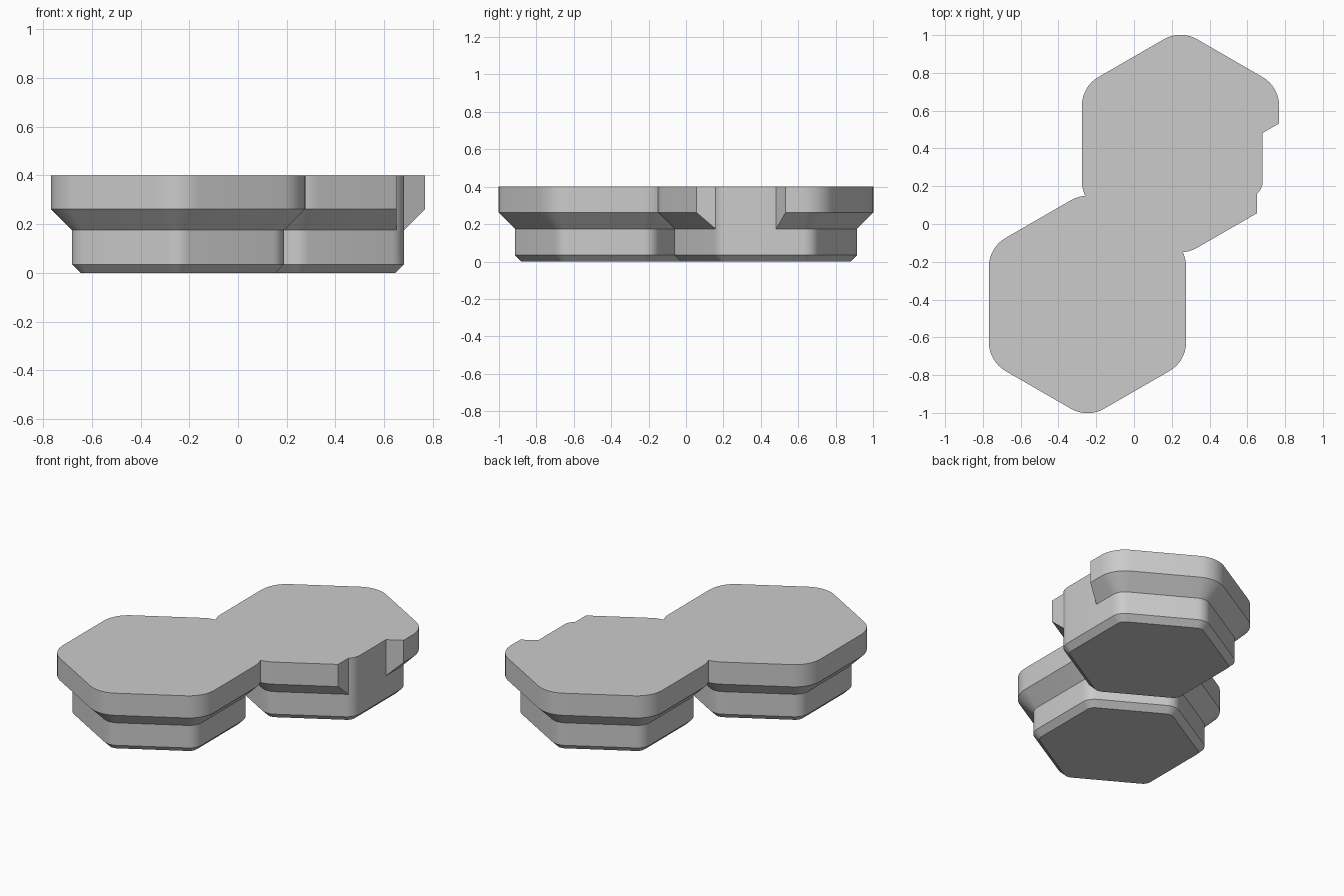
import bpy
import bmesh
from math import cos, sin, radians
from mathutils import Vector

cube = bpy.data.objects.get("Cube")
if cube:
    bpy.data.objects.remove(cube, do_unlink=True)

SEGMENTS = 8
RIM, CORE, FOOT = 0.522, 0.435, 0.40     # distance from centre to flat side
CORNER = 0.175                           # corner radius of the rim
CENTRE = Vector((0.246, 0.426))
TOP = 0.40

grey = bpy.data.materials.new("plain grey")
grey.use_nodes = True
colour = (0.6, 0.6, 0.6, 1)
grey.diffuse_color = colour
grey.node_tree.nodes["Principled BSDF"].inputs["Base Color"].default_value = colour


def hexagon(centre, apothem):
    """Outline of a hexagon with rounded corners, inset evenly from the rim."""
    radius = CORNER - (RIM - apothem)
    reach = (apothem - radius) / cos(radians(30))
    points = []
    for corner in range(6):
        mid = 30 + 60 * corner
        pivot = centre + reach * Vector((cos(radians(mid)), sin(radians(mid))))
        for i in range(SEGMENTS + 1):
            a = radians(mid - 30 + 60 * i / SEGMENTS)
            points.append(pivot + radius * Vector((cos(a), sin(a))))
    return points


def loft(name, layers):
    """Solid through a stack of (outline, height) layers."""
    bm = bmesh.new()
    rings = [[bm.verts.new((p[0], p[1], z)) for p in outline] for outline, z in layers]
    bm.faces.new(rings[0][::-1])
    bm.faces.new(rings[-1])
    for low, high in zip(rings, rings[1:]):
        for i in range(len(low)):
            j = (i + 1) % len(low)
            bm.faces.new((low[i], low[j], high[j], high[i]))
    bmesh.ops.recalc_face_normals(bm, faces=bm.faces)
    mesh = bpy.data.meshes.new(name)
    bm.to_mesh(mesh)
    bm.free()
    mesh.materials.append(grey)
    obj = bpy.data.objects.new(name, mesh)
    bpy.context.collection.objects.link(obj)
    return obj


def hex_solid(name, centre, profile):
    return loft(name, [(hexagon(centre, a), z) for a, z in profile])


def combine(target, tool, operation):
    """Apply a boolean and discard the tool."""
    mod = target.modifiers.new(operation, 'BOOLEAN')
    mod.operation, mod.object, mod.solver = operation, tool, 'EXACT'
    bpy.context.view_layer.objects.active = target
    bpy.ops.object.modifier_apply(modifier=mod.name)
    bpy.data.objects.remove(tool, do_unlink=True)


# Hexagonal tiles: chamfered foot, straight core, flared rim
core_profile = [(FOOT, 0), (CORE, 0.035)]
tile_profile = core_profile + [(CORE, 0.175), (RIM, 0.262), (RIM, TOP)]
tile = hex_solid("double_hexagon_tile", CENTRE, tile_profile)
front_tile = hex_solid("front_tile", -CENTRE, tile_profile)

# Gap in the rim on the left side, with the core showing inside it
gap = [(0.65, 0.464), (0.65, -0.2), (1, -0.2), (1, 0.666)]
cutter = loft("rim_gap_cutter", [(gap, 0.1), (gap, 0.5)])
core = hex_solid("back_core", CENTRE, core_profile + [(CORE, TOP)])
combine(tile, cutter, 'DIFFERENCE')
combine(tile, core, 'UNION')
combine(tile, front_tile, 'UNION')

# Rounded corners smooth, all other edges sharp
bpy.ops.object.select_all(action='DESELECT')
tile.select_set(True)
bpy.context.view_layer.objects.active = tile
bpy.ops.object.shade_smooth_by_angle(angle=radians(25))
